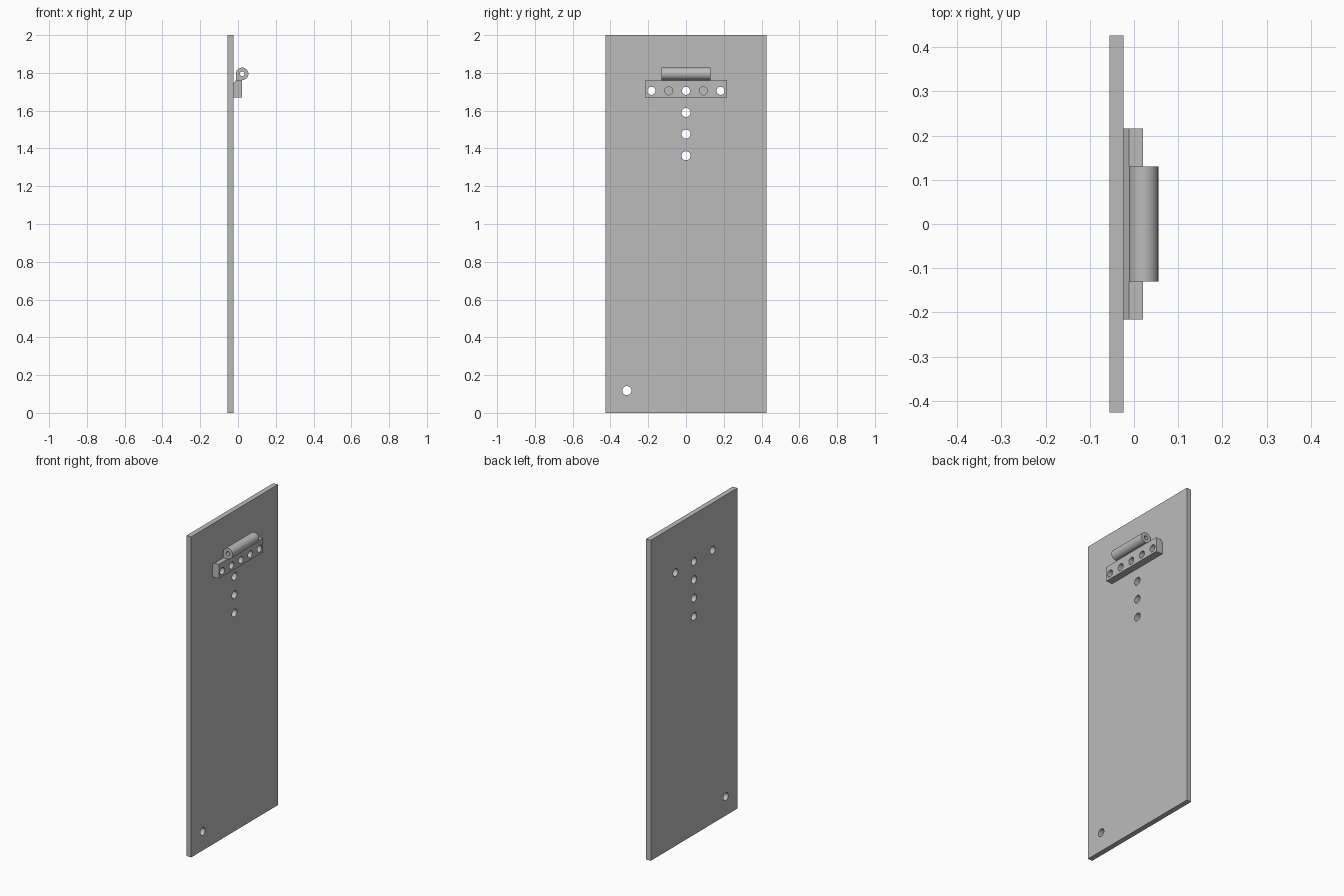
import bpy, bmesh
from math import cos, sin, pi, radians
from mathutils import Matrix, Vector

if "Cube" in bpy.data.objects:
    bpy.data.objects.remove(bpy.data.objects["Cube"], do_unlink=True)

grey = bpy.data.materials.new("plain grey")
grey.use_nodes = True
grey.diffuse_color = (0.5, 0.5, 0.5, 1)
grey.node_tree.nodes["Principled BSDF"].inputs["Base Color"].default_value = (0.5, 0.5, 0.5, 1)


def add_object(name, bm):
    bmesh.ops.recalc_face_normals(bm, faces=bm.faces)
    mesh = bpy.data.meshes.new(name)
    bm.to_mesh(mesh)
    bm.free()
    mesh.materials.append(grey)
    obj = bpy.data.objects.new(name, mesh)
    bpy.context.collection.objects.link(obj)
    return obj


def prism(name, outline, half_width):
    """Extrude an x-z outline symmetrically along y."""
    bm = bmesh.new()
    face = bm.faces.new([bm.verts.new((x, -half_width, z)) for x, z in outline])
    side = bmesh.ops.extrude_face_region(bm, geom=[face])["geom"]
    bmesh.ops.translate(bm, vec=(0, 2 * half_width, 0),
                        verts=[v for v in side if isinstance(v, bmesh.types.BMVert)])
    return add_object(name, bm)


def drill(obj, centres, radius, axis):
    """Cut round through holes along the given axis."""
    bm = bmesh.new()
    turn = Vector((0, 0, 1)).rotation_difference(Vector(axis)).to_matrix().to_4x4()
    for c in centres:
        bmesh.ops.create_cone(bm, cap_ends=True, segments=32, radius1=radius, radius2=radius,
                              depth=1, matrix=Matrix.Translation(c) @ turn)
    cutter = add_object("hole_cutter", bm)
    cutter.hide_render = True
    mod = obj.modifiers.new("holes", "BOOLEAN")
    mod.operation, mod.solver, mod.object = "DIFFERENCE", "EXACT", cutter
    bpy.ops.object.select_all(action="DESELECT")
    bpy.context.view_layer.objects.active = obj
    obj.select_set(True)
    bpy.ops.object.modifier_apply(modifier=mod.name)
    bpy.data.objects.remove(cutter, do_unlink=True)
    bpy.ops.object.shade_smooth_by_angle(angle=radians(30))


back, face, front = -0.056, -0.024, 0.02   # plate back, plate front, bar front
bar_z, pitch = 1.705, 0.0915

# Tall door plate with mounting holes and one corner hole
plate = prism("door_plate", [(back, 0), (face, 0), (face, 2), (back, 2)], 0.427)
holes = [(0, s * 2 * pitch, bar_z) for s in (-1, 0, 1)]
holes += [(0, 0, bar_z - 0.1145 * i) for i in (1, 2, 3)]
holes.append((0, -0.313, 0.118))
drill(plate, holes, 0.024, (1, 0, 0))

# Hinge bar with a chamfered rear top edge and five screw holes
bar = prism("hinge_bar", [(face, 1.67), (front, 1.67), (front, 1.76),
                          (-0.011, 1.76), (face, 1.745)], 0.216)
drill(bar, [(0, i * pitch, bar_z) for i in range(-2, 3)], 0.0215, (1, 0, 0))

# Hinge knuckle: a rolled barrel on a short leaf, bored for the pin
cx, cz, r = 0.022, 1.795, 0.033
arc = [(cx + r * cos(a), cz + r * sin(a)) for a in (pi - 1.5 * pi * i / 36 for i in range(37))]
knuckle = prism("hinge_knuckle", arc + [(front, 1.76), (cx - r, 1.76)], 0.13)
drill(knuckle, [(cx, 0, cz)], 0.012, (0, 1, 0))
